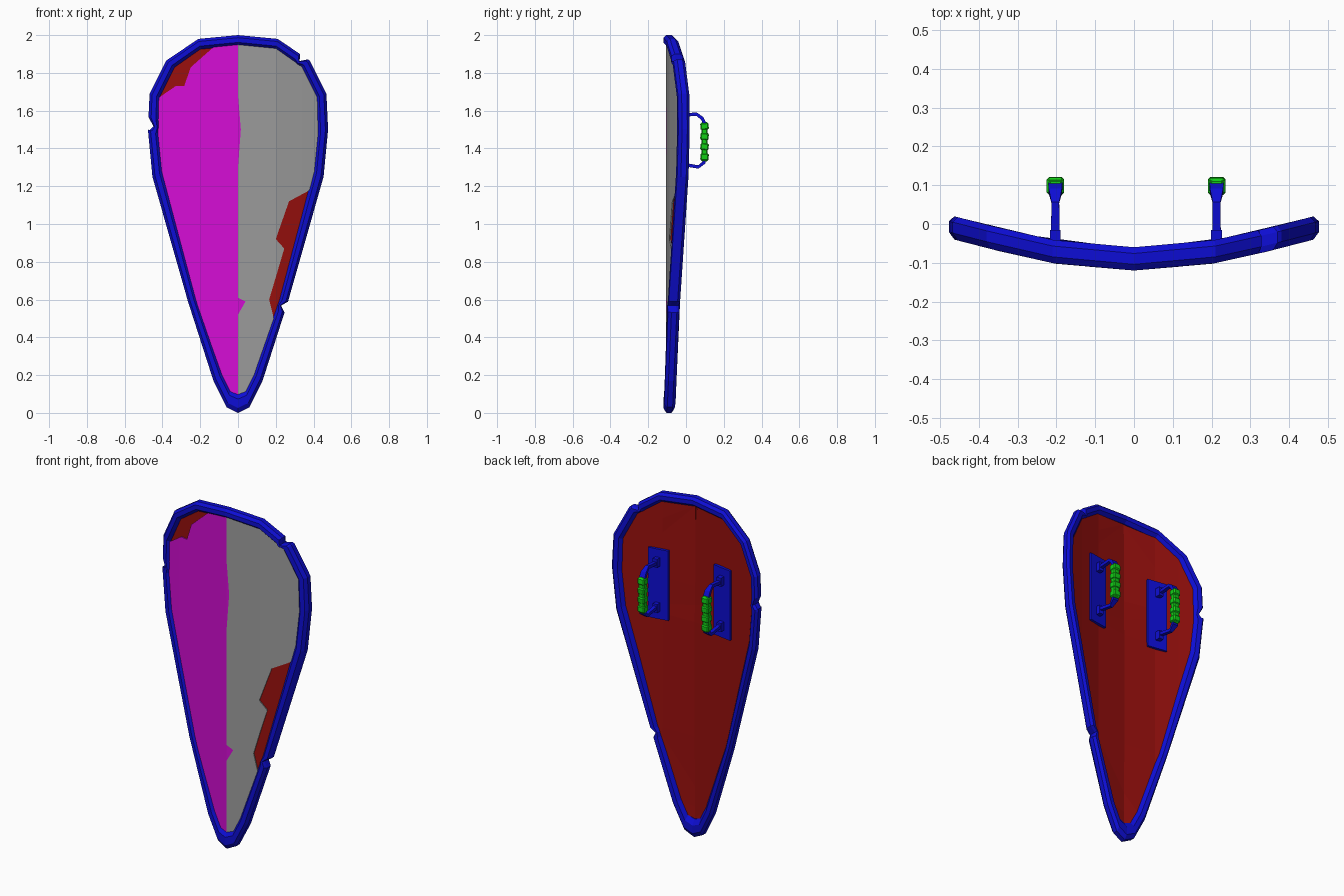
import bpy, bmesh, random
from mathutils import Vector, Matrix

random.seed(3)
cube = bpy.data.objects.get("Cube")
if cube:
    bpy.data.objects.remove(cube)


def material(name, color):
    mat = bpy.data.materials.new(name)
    mat.use_nodes = True
    mat.diffuse_color = (*color, 1)
    mat.node_tree.nodes["Principled BSDF"].inputs["Base Color"].default_value = (*color, 1)
    return mat


BLUE = material("blue metal", (.004, .004, .66))
MAGENTA = material("magenta paint", (.66, .004, .66))
GRAY = material("gray paint", (.34, .34, .34))
RED = material("red wood", (.32, .005, .004))
GREEN = material("green wrap", (.006, .62, .008))


def finish(name, bm, mat):
    mesh = bpy.data.meshes.new(name)
    bm.to_mesh(mesh)
    bm.free()
    mesh.materials.append(mat)
    obj = bpy.data.objects.new(name, mesh)
    bpy.context.collection.objects.link(obj)
    return obj


# Curvature of the shield: depth as a function of x, in flat vertical strips
CREASES = [(0, -.09), (.2, -.073), (.34, -.042), (.48, -.006)]


def depth(x):
    x = abs(x)
    for (x0, y0), (x1, y1) in zip(CREASES, CREASES[1:]):
        if x <= x1:
            break
    return y0 + (y1 - y0) * (x - x0) / (x1 - x0)


# Half outline: matching outer and inner rim points, top to bottom
OUTER = [Vector(p) for p in [(0, 2), (.21, 1.98), (.38, 1.865), (.468, 1.69), (.477, 1.5),
                             (.453, 1.25), (.265, .59), (.13, .17), (.06, .03), (0, 0)]]
INNER = [Vector(p) for p in [(0, 1.945), (.2, 1.925), (.335, 1.83), (.415, 1.67), (.42, 1.48),
                             (.4, 1.28), (.22, .6), (.08, .2), (.04, .12), (0, .105)]]


def mirrored(p):
    return Vector((-p.x, p.y))


def between(t):
    return [a.lerp(b, t) for a, b in zip(OUTER, INNER)]


def sheet(name, outline, front, thickness, mat):
    """Flat outline bent to the shield curvature and thickened backwards."""
    bm = bmesh.new()
    face = bm.faces.new([bm.verts.new((p[0], 0, p[1])) for p in outline])
    face.normal_update()
    if face.normal.y > 0:
        face.normal_flip()
    bmesh.ops.triangulate(bm, faces=bm.faces[:])
    for x in [s * c[0] for c in CREASES[:3] for s in (1, -1)]:
        bmesh.ops.bisect_plane(bm, geom=bm.verts[:] + bm.edges[:] + bm.faces[:],
                               plane_co=(x, 0, 0), plane_no=(1, 0, 0))
    for v in bm.verts:
        v.co.y = depth(v.co.x) + front
    obj = finish(name, bm, mat)
    mod = obj.modifiers.new("thickness", 'SOLIDIFY')
    mod.thickness, mod.offset = thickness, -1


# Wooden board
half = between(.7)
sheet("board", half + [mirrored(p) for p in half[-2:0:-1]], -.009, .021, RED)

# Two painted halves, chipped at the edge, sharing a worn centre line
edge = between(.9)
seam = [(0, .52), (.04, .59), (0, .61), (0, 1.3), (.015, 1.5), (0, 1.68)]
left_chip = [(.12, 1.945), (.25, 1.83), (.285, 1.73), (.33, 1.73), (.425, 1.665)]
right_chip = [(.4, 1.19), (.27, 1.12), (.2, .92), (.245, .87), (.165, .6), (.19, .5)]
sheet("magenta_paint", [edge[0]] + [(-x, z) for x, z in left_chip]
      + [mirrored(p) for p in edge[4:]] + seam, -.015, .007, MAGENTA)
sheet("gray_paint", edge[:6] + right_chip + edge[7:] + seam, -.015, .007, GRAY)


# Metal rim: chamfered section lofted around the outline, with battle notches
def notch(pairs, i, t, size, deep):
    (a, b), (c, d) = pairs[i], pairs[i + 1]
    step = size / (c - a).length
    cuts = []
    for s, k in ((t - step, 0), (t, deep), (t + step, 0)):
        o, n = a.lerp(c, s), b.lerp(d, s)
        cuts.append((o.lerp(n, k), n))
    pairs[i + 1:i + 1] = cuts


right = list(zip(OUTER, INNER))
left = [(mirrored(o), mirrored(n)) for o, n in right]
notch(right, 6, .07, .03, .6)
notch(right, 1, .82, .025, .6)
notch(left, 3, .86, .04, .5)
ring = right + left[-2:0:-1]
SECTION = [(0, -.014), (.25, -.03), (.7, -.03), (1, -.01), (1, .01), (.7, .03), (.25, .03), (0, .014)]

bm = bmesh.new()
loops = []
for o, n in ring:
    pts = [(o.lerp(n, t), dy) for t, dy in SECTION]
    loops.append([bm.verts.new((p.x, depth(p.x) + dy, p.y)) for p, dy in pts])
for a, b in zip(loops, loops[1:] + loops[:1]):
    for j in range(len(SECTION)):
        k = (j + 1) % len(SECTION)
        bm.faces.new((a[j], a[k], b[k], b[j]))
bmesh.ops.recalc_face_normals(bm, faces=bm.faces[:])
finish("rim", bm, BLUE)


def add_box(bm, center, size, rotation=Matrix.Identity(4)):
    bmesh.ops.create_cube(bm, size=1, matrix=Matrix.Translation(center) @ rotation
                          @ Matrix.Diagonal((*size, 1)))


def add_arm(bm, x, path):
    """Flat bar along (y, z, width) points with a constant thickness."""
    rows = []
    for i, (y, z, w) in enumerate(path):
        prev, nxt = path[max(i - 1, 0)], path[min(i + 1, len(path) - 1)]
        d = Vector((nxt[0] - prev[0], nxt[1] - prev[1])).normalized() * .009
        rows.append([bm.verts.new((x + sx * w, y - s * d.y, z + s * d.x))
                     for sx, s in ((-1, -1), (1, -1), (1, 1), (-1, 1))])
    for a, b in zip(rows, rows[1:]):
        for j in range(4):
            bm.faces.new((a[j], a[j - 1], b[j - 1], b[j]))
    bm.faces.new(rows[0])
    bm.faces.new(rows[-1])


# Two handles on the back: mounting plate, feet, bent bar and wrapped grip
MID = 1.445
for side, x in (("right", -.203), ("left", .213)):
    tilt = Matrix.Rotation(.16 if x > 0 else -.16, 4, 'Z')
    y = depth(x) + .018
    bm = bmesh.new()
    add_box(bm, (x, y, MID), (.12, .02, .41), tilt)
    finish(side + "_handle_plate", bm, BLUE)

    bm = bmesh.new()
    for s in (1, -1):
        add_box(bm, (x, -.033, MID + s * .133), (.028, .036, .05))
    add_arm(bm, x, [(-.03, MID + .13, .011), (.055, MID + .137, .01), (.085, MID + .115, .017),
                    (.098, MID + .09, .018), (.098, MID - .09, .018), (.095, MID - .12, .017),
                    (.065, MID - .143, .01), (-.03, MID - .127, .011)])
    bmesh.ops.recalc_face_normals(bm, faces=bm.faces[:])
    finish(side + "_handle_bar", bm, BLUE)

    bm = bmesh.new()
    add_box(bm, (x, .098, MID - .01), (.038, .034, .21))
    for i in range(4):
        wobble = Matrix.Rotation(random.uniform(-.12, .12), 4, 'X')
        add_box(bm, (x, .098, MID - .09 + i * .054), (.045, .044, .038), wobble)
    grip = finish(side + "_grip", bm, GREEN)
    mod = grip.modifiers.new("soft edges", 'BEVEL')
    mod.width, mod.segments = .006, 1
